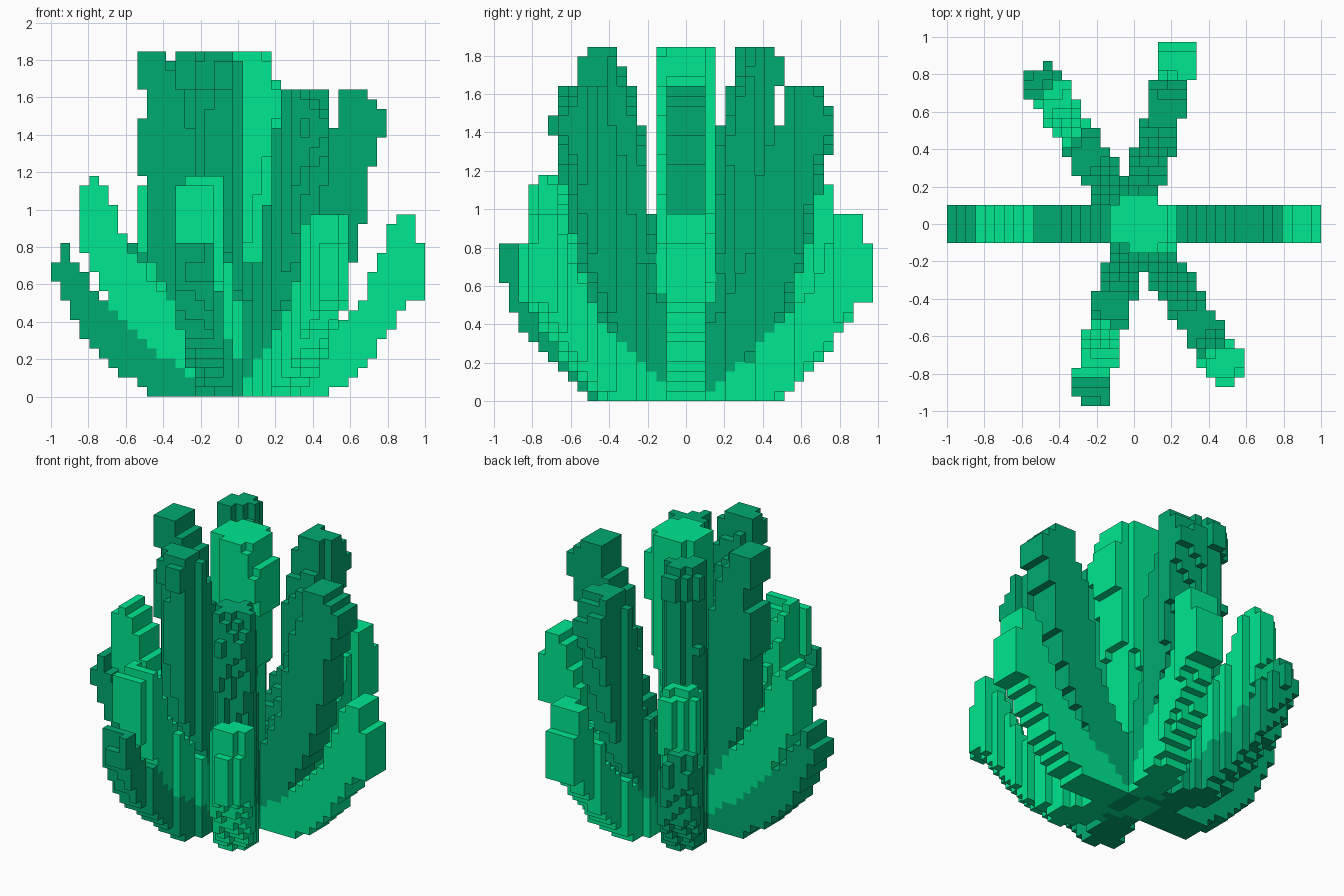
import bpy, bmesh, math

if "Cube" in bpy.data.objects:
    bpy.data.objects.remove(bpy.data.objects["Cube"])

H = 2 / 39                      # size of one block


def material(name, rgb):
    m = bpy.data.materials.new(name)
    m.diffuse_color = (*rgb, 1)
    m.use_nodes = True
    m.node_tree.nodes["Principled BSDF"].inputs["Base Color"].default_value = m.diffuse_color
    return m


LIGHT = material("light green", (0, 0.82, 0.285))
DARK = material("dark green", (0, 0.405, 0.165))

# Leaf outlines in the plane of a fan: (height, lower radius, upper radius)
right_outer = [(0, .1, .48), (.13, .25, .64), (.3, .44, .78), (.51, .64, .92),
               (.53, .67, 1), (.81, .79, 1), (.83, .81, .95), (.97, .825, .95)]
left_outer = [(0, -.48, -.1), (.33, -.84, -.56), (.6, -.955, -.79),
              (.66, -1, -.82), (.74, -.97, -.9), (.82, -.95, -.9)]
left_middle = [(0, -.15, -.02), (.1, -.37, -.05), (.41, -.64, -.3),
               (.82, -.85, -.59), (1.12, -.85, -.69), (1.16, -.79, -.74)]
right_middle = [(0, 0, .1), (.3, .08, .44), (.5, .22, .54), (.82, .39, .65), (1.18, .42, .71),
                (1.37, .48, .768), (1.39, .5, .79), (1.48, .53, .79), (1.645, .54, .69)]
left_inner = [(0, -.1, 0), (.3, -.25, -.05), (.8, -.49, -.18), (1.3, -.52, -.23),
              (1.64, -.506, -.31), (1.65, -.55, -.33), (1.79, -.55, -.37), (1.85, -.48, -.38)]
center = [(0, -.1, .1), (.83, -.11, .13), (1.2, -.13, .18),
          (1.57, -.13, .23), (1.85, -.13, .18)]

LEAVES = {
    "right_outer_leaf": (LIGHT, right_outer),
    "left_outer_leaf": (DARK, left_outer),
    "left_middle_leaf": (LIGHT, left_middle),
    "right_middle_leaf": (DARK, right_middle),
    "left_inner_leaf": (DARK, left_inner),
    "center_leaf": (LIGHT, center),
}


def inside(profile, r, z):
    for (z0, a0, b0), (z1, a1, b1) in zip(profile, profile[1:]):
        if z0 <= z <= z1:
            t = (z - z0) / (z1 - z0)
            return a0 + (a1 - a0) * t <= r <= b0 + (b1 - b0) * t
    return False


def block_faces(cell):
    """Yield each neighbour of a block with the corners of the face between them."""
    for axis in range(3):
        u, v = (axis + 1) % 3, (axis + 2) % 3
        for side in (0, 1):
            neighbour = list(cell)
            neighbour[axis] += 2 * side - 1
            corners = []
            for du, dv in ((0, 0), (1, 0), (1, 1), (0, 1)):
                p = list(cell)
                p[axis] += side
                p[u] += du
                p[v] += dv
                corners.append(tuple(p))
            yield tuple(neighbour), corners if side else corners[::-1]


# Fill the block grid: three flat fans crossing at the centre
cells = {}
for fan, (angle, half) in enumerate([(0, .1), (75, .101), (-57, .105)]):
    c, s = math.cos(math.radians(angle)), math.sin(math.radians(angle))
    for i in range(-19, 20):
        for j in range(-20, 20):
            x, y = i * H, (j + .5) * H
            r, off = x * c + y * s, y * c - x * s
            if abs(off) > half:
                continue
            for k in range(36):
                for name, (mat, profile) in LEAVES.items():
                    # the centre stays a narrow column
                    if name == "center_leaf" and abs(y) > 3 * H:
                        continue
                    if inside(profile, r, (k + .5) * H):
                        cells.setdefault((i, j, k), (name, fan))
                        break

# One object per leaf, keeping only the exposed block faces
for fan in range(3):
    for name, (mat, profile) in LEAVES.items():
        bm = bmesh.new()
        verts = {}
        for cell, owner in cells.items():
            if owner != (name, fan):
                continue
            for neighbour, corners in block_faces(cell):
                if neighbour in cells:
                    continue
                for p in corners:
                    if p not in verts:
                        verts[p] = bm.verts.new(((p[0] - .5) * H, p[1] * H, p[2] * H))
                bm.faces.new([verts[p] for p in corners])
        bmesh.ops.dissolve_limit(bm, angle_limit=.01, verts=bm.verts[:], edges=bm.edges[:])
        mesh = bpy.data.meshes.new(f"{name}_{fan + 1}")
        bm.to_mesh(mesh)
        bm.free()
        mesh.materials.append(mat)
        bpy.context.collection.objects.link(bpy.data.objects.new(mesh.name, mesh))
